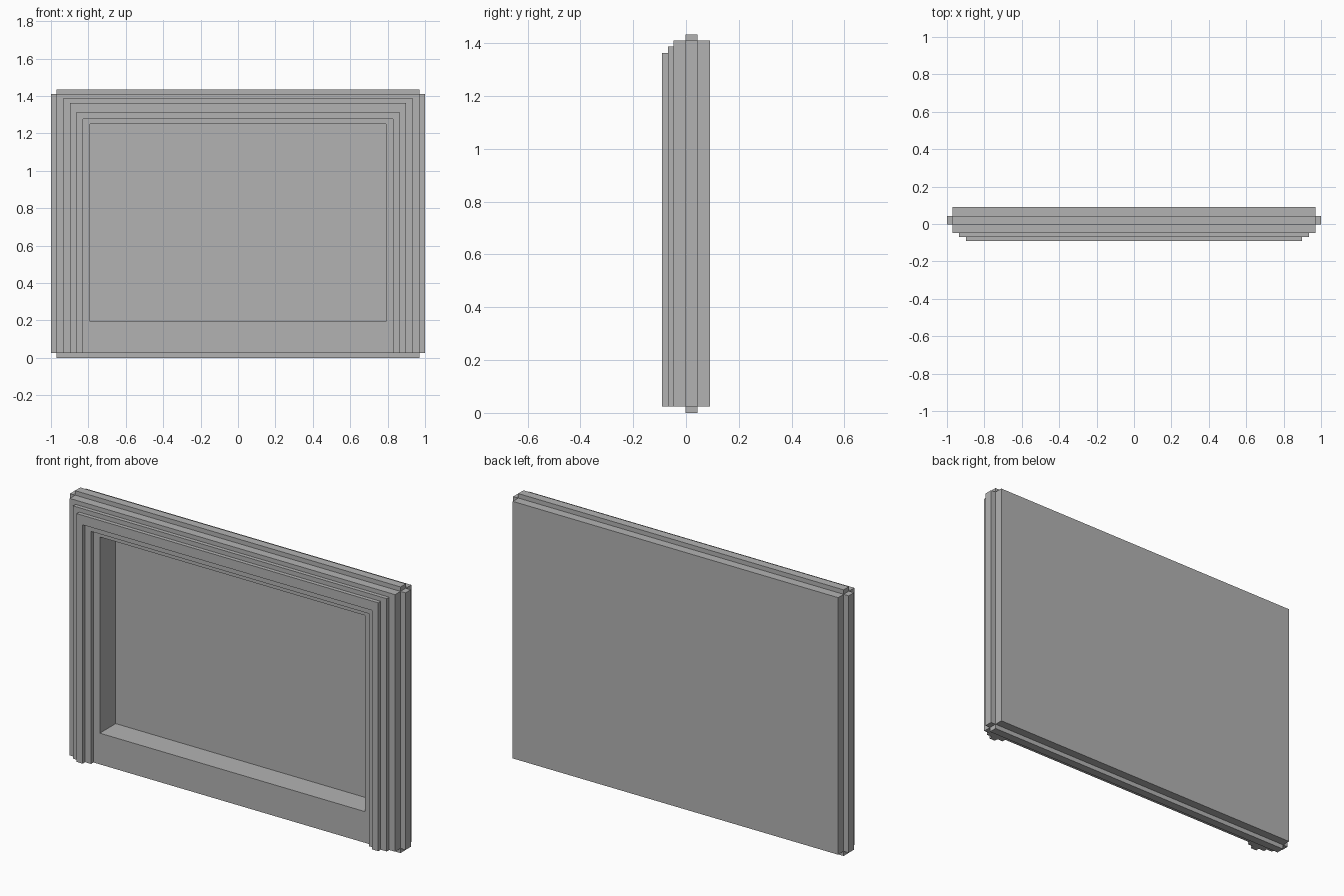
import bpy
import bmesh

cube = bpy.data.objects.get("Cube")
if cube:
    bpy.data.objects.remove(cube, do_unlink=True)

# Single flat material
grey = bpy.data.materials.new("plain grey")
grey.use_nodes = True
colour = (0.45, 0.45, 0.45, 1)
grey.diffuse_color = colour
grey.node_tree.nodes["Principled BSDF"].inputs["Base Color"].default_value = colour

BASE, TOP, SIDE = 0.025, 1.41, 0.97
FRONT, BACK = -0.048, 0.09


def finish(bm, name):
    bmesh.ops.recalc_face_normals(bm, faces=bm.faces)
    mesh = bpy.data.meshes.new(name)
    bm.to_mesh(mesh)
    bm.free()
    mesh.materials.append(grey)
    obj = bpy.data.objects.new(name, mesh)
    bpy.context.collection.objects.link(obj)
    return obj


def prism(name, outline, y0, y1):
    """Extrude an outline in x and z along y."""
    bm = bmesh.new()
    face = bm.faces.new([bm.verts.new((x, y0, z)) for x, z in outline])
    out = bmesh.ops.extrude_face_region(bm, geom=[face])
    moved = [g for g in out["geom"] if isinstance(g, bmesh.types.BMVert)]
    bmesh.ops.translate(bm, verts=moved, vec=(0, y1 - y0, 0))
    return finish(bm, name)


def rect(x0, x1, z0, z1):
    return [(x0, z0), (x1, z0), (x1, z1), (x0, z1)]


# Recessed panel: rectangular loops from the back, round the rim, to the recess floor
outer = rect(-SIDE, SIDE, BASE, TOP)
inner = rect(-0.79, 0.79, 0.193, 1.25)
bm = bmesh.new()
loops = [[bm.verts.new((x, y, z)) for x, z in shape]
         for shape, y in ((outer, BACK), (outer, FRONT), (inner, FRONT), (inner, BACK - 0.003))]
for a, b in zip(loops, loops[1:]):
    for i in range(4):
        j = (i + 1) % 4
        bm.faces.new((a[i], a[j], b[j], b[i]))
bm.faces.new(loops[0])
bm.faces.new(loops[-1])
finish(bm, "recessed_panel")

# Tongues along the four edges
tongues = {
    "left_tongue": rect(SIDE, 1, BASE, TOP),
    "right_tongue": rect(-1, -SIDE, BASE, TOP),
    "top_tongue": rect(-SIDE, SIDE, TOP, 1.434),
    "bottom_tongue": rect(-SIDE, SIDE, 0, BASE),
}
for name, shape in tongues.items():
    prism(name, shape, -0.002, 0.043)


# Stepped surround, open at the bottom
def surround(name, x_out, z_out, x_in, z_in, y0, y1):
    half = [(x_in, z_in), (x_in, BASE), (x_out, BASE), (x_out, z_out)]
    prism(name, half + [(-x, z) for x, z in reversed(half)], y0, y1)


surround("wide_surround", 0.935, 1.387, 0.828, 1.278, -0.069, FRONT)
surround("narrow_surround", 0.899, 1.363, 0.863, 1.312, -0.09, -0.069)
